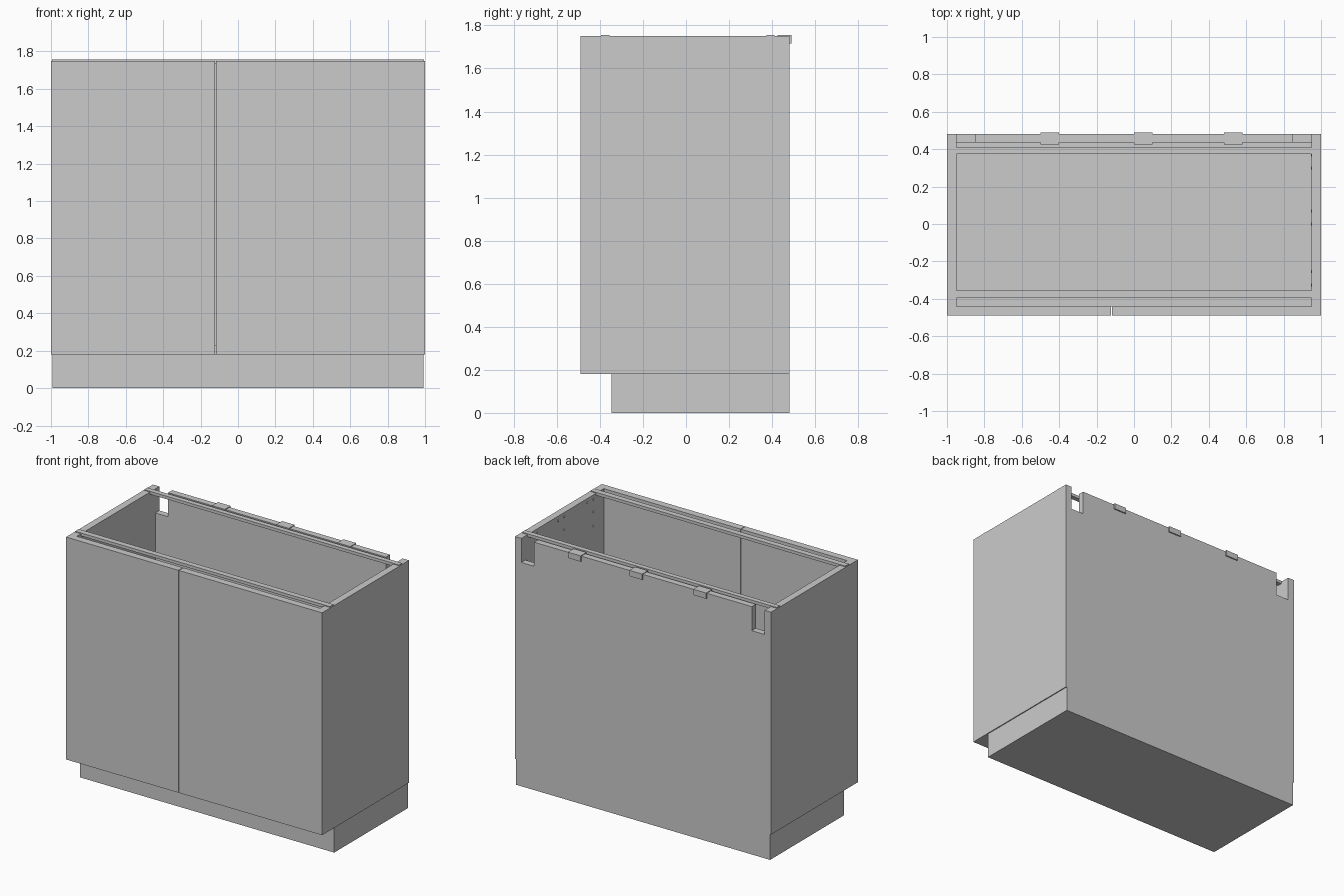
import bpy, bmesh
from mathutils import Matrix

if "Cube" in bpy.data.objects:
    bpy.data.objects.remove(bpy.data.objects["Cube"])


def finish(name, bm):
    bmesh.ops.recalc_face_normals(bm, faces=bm.faces)
    mesh = bpy.data.meshes.new(name)
    bm.to_mesh(mesh)
    bm.free()
    ob = bpy.data.objects.new(name, mesh)
    bpy.context.collection.objects.link(ob)
    return ob


def box(name, x0, x1, y0, y1, z0, z1):
    bm = bmesh.new()
    m = Matrix.Translation(((x0 + x1) / 2, (y0 + y1) / 2, (z0 + z1) / 2))
    m = m @ Matrix.Diagonal((x1 - x0, y1 - y0, z1 - z0, 1))
    bmesh.ops.create_cube(bm, size=1, matrix=m)
    return finish(name, bm)


def extrude(name, points, direction):
    bm = bmesh.new()
    face = bm.faces.new([bm.verts.new(p) for p in points])
    r = bmesh.ops.extrude_face_region(bm, geom=[face])
    moved = [v for v in r["geom"] if isinstance(v, bmesh.types.BMVert)]
    bmesh.ops.translate(bm, verts=moved, vec=direction)
    return finish(name, bm)


TOP, BASE = 1.75, 0.18
FRONT, BACK = -0.49, 0.48

# Plinth and cabinet floor
box("plinth", -0.993, 0.993, -0.345, BACK, 0, BASE)
box("floor_panel", -0.95, 0.95, -0.44, 0.435, BASE, BASE + 0.05)

# Side panels
for s, label in ((-1, "left"), (1, "right")):
    a, b = sorted((s * 0.95, s))
    box(label + "_side", a, b, -0.44, BACK, BASE, TOP)

# Doors with a narrow gap
box("left_door", -1, -0.122, FRONT, -0.44, BASE, TOP)
box("right_door", -0.118, 1, FRONT, -0.44, BASE, TOP)

# Back panel with a notch beside each side panel
half = [(0.95, BASE), (0.95, 1.58), (0.85, 1.58), (0.85, TOP)]
outline = half + [(-x, z) for x, z in reversed(half)]
extrude("back_panel", [(x, 0.435, z) for x, z in outline], (0, BACK - 0.435, 0))

# Thin stretcher rails resting across the sides
box("front_rail", -0.995, 0.995, -0.395, -0.355, 1.735, 1.756)
box("rear_rail", -0.995, 0.995, 0.375, 0.41, 1.735, 1.756)

# U-shaped clips over the back panel edge
clip = [(0.425, 1.715), (0.425, 1.756), (0.49, 1.756), (0.49, 1.715),
        (0.481, 1.715), (0.481, 1.751), (0.434, 1.751), (0.434, 1.715)]
for i, x in enumerate((-0.45, 0.05, 0.53)):
    extrude(f"clip_{i + 1}", [(x - 0.05, y, z) for y, z in clip], (0.1, 0, 0))

# Small pin heads inside the right panel
bm = bmesh.new()
for y in (0.30, 0.0, -0.325):
    for dy, z in ((0.07, 1.72), (0, 1.72), (0, 1.63), (0, 1.53)):
        m = Matrix.Translation((0.9485, y + dy, z)) @ Matrix.Rotation(1.5707963, 4, "Y")
        bmesh.ops.create_cone(bm, cap_ends=True, segments=10, radius1=0.008,
                              radius2=0.008, depth=0.005, matrix=m)
finish("pin_heads", bm)
